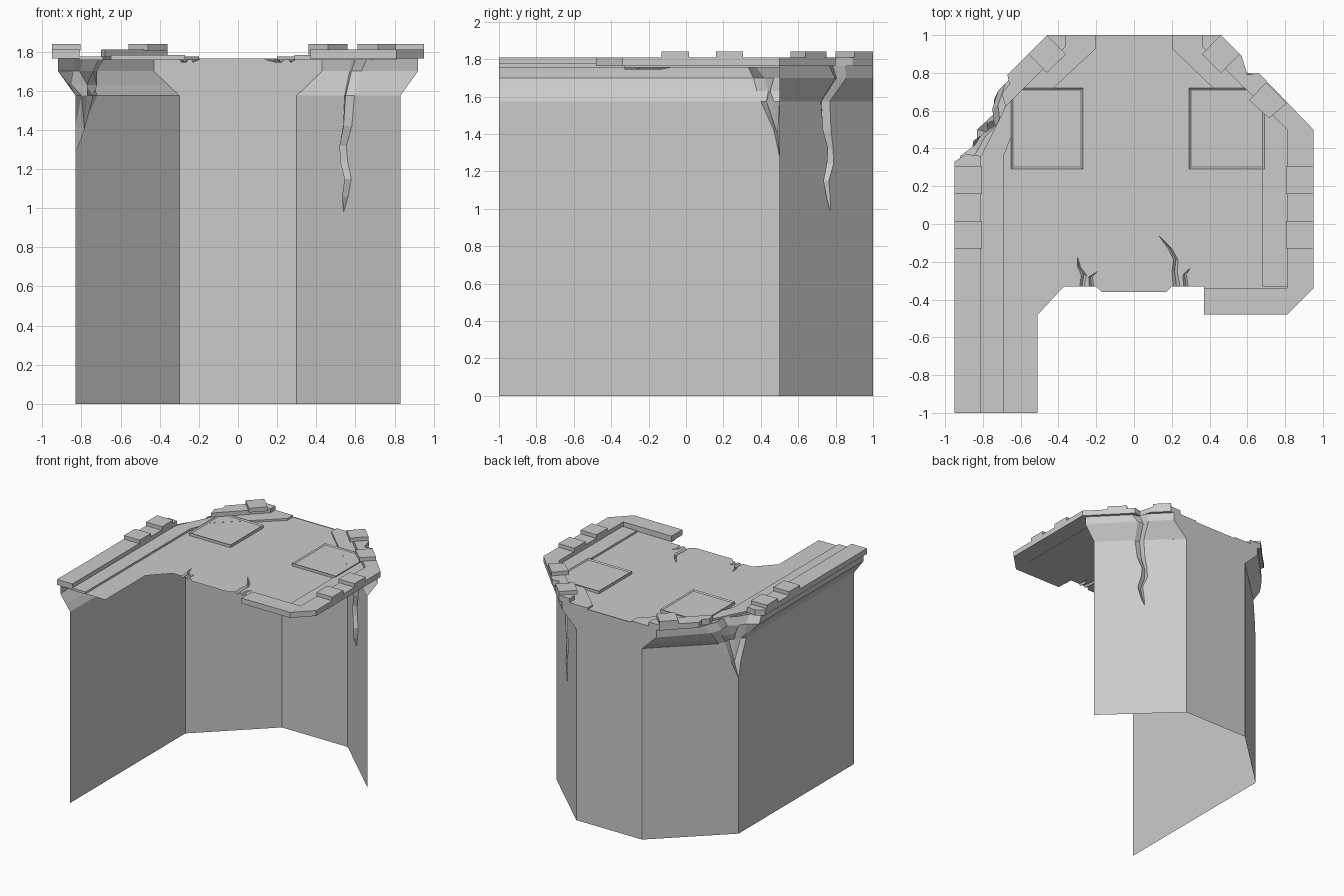
import bpy, bmesh
from mathutils import Vector

if "Cube" in bpy.data.objects:
    bpy.data.objects.remove(bpy.data.objects["Cube"])

stone = bpy.data.materials.new("grey_stone")
stone.use_nodes = True
grey = (0.6, 0.6, 0.6, 1)
stone.diffuse_color = grey
stone.node_tree.nodes["Principled BSDF"].inputs["Base Color"].default_value = grey

FLOOR, SLAB, CREST = 1.76, 1.81, 1.84


def finish(name, bm, fix=True):
    if fix:
        bmesh.ops.recalc_face_normals(bm, faces=bm.faces)
    mesh = bpy.data.meshes.new(name)
    bm.to_mesh(mesh)
    bm.free()
    mesh.materials.append(stone)
    obj = bpy.data.objects.new(name, mesh)
    bpy.context.collection.objects.link(obj)
    return obj


def prism(name, outline, z0, z1, inset=0):
    """Extrude a plan outline; optionally sink the middle of its top."""
    bm = bmesh.new()
    base = bm.faces.new([bm.verts.new((x, y, z0)) for x, y in outline])
    out = bmesh.ops.extrude_face_region(bm, geom=[base], use_keep_orig=True)
    top = [g for g in out["geom"] if isinstance(g, bmesh.types.BMVert)]
    bmesh.ops.translate(bm, verts=top, vec=(0, 0, z1 - z0))
    if inset:
        cap = [g for g in out["geom"] if isinstance(g, bmesh.types.BMFace)]
        bmesh.ops.inset_region(bm, faces=cap, thickness=inset)
        bmesh.ops.translate(bm, verts=cap[0].verts, vec=(0, 0, -0.008))
    return finish(name, bm)


def box(name, x0, x1, y0, y1, z0, z1, inset=0):
    return prism(name, [(x0, y0), (x1, y0), (x1, y1), (x0, y1)], z0, z1, inset)


def sheet(name, polygons):
    bm = bmesh.new()
    for poly in polygons:
        bm.faces.new([bm.verts.new(p) for p in poly])
    bmesh.ops.remove_doubles(bm, verts=bm.verts, dist=0.0005)
    return finish(name, bm)


def cracked_panel(name, corners, cracks, place, depth):
    """Flat panel whose last edge is split by V-shaped cracks (u, v, half width)."""
    bm = bmesh.new()
    rim = [bm.verts.new(place(u, v, 0)) for u, v in corners]
    grooves = []
    for path in cracks:
        left = [bm.verts.new(place(u - w, v, 0)) for u, v, w in path[:-1]]
        right = [bm.verts.new(place(u + w, v, 0)) for u, v, w in path[:-1]]
        tip = bm.verts.new(place(path[-1][0], path[-1][1], 0))
        deep = [bm.verts.new(place(u, v, depth)) for u, v, w in path[:-1]] + [tip]
        rim += left + [tip] + right[::-1]
        grooves += [(left + [tip], deep), (right + [tip], deep)]
    bm.faces.new(rim)
    for side, deep in grooves:
        for i in range(len(side) - 1):
            quad = [side[i], side[i + 1], deep[i + 1], deep[i]]
            bm.faces.new(list(dict.fromkeys(quad)))
    return finish(name, bm)


def bridge(name, rings):
    """Join rings of equal point count, each given as (z, plan points)."""
    polys = []
    for (za, a), (zb, b) in zip(rings, rings[1:]):
        for i in range(len(a) - 1):
            polys.append([(*a[i], za), (*a[i + 1], za), (*b[i + 1], zb), (*b[i], zb)])
    return sheet(name, polys)


# Walls: the long left one and the corner one meet at a broken edge
Z1, Z2, Z3 = 1.575, 1.70, 1.765
tip = (-.83, .5, 1.28)
notch = [(-.83, .47, 1.42), (-.785, .49, 1.4), (-.79, .538, 1.42)]
break_low = [(-.83, .40), (-.80, .43), (-.77, .47), (-.74, .50), (-.74, .55), (-.72, .604)]
break_rough = [(-.86, .38), (-.85, .44), (-.77, .45), (-.78, .53), (-.72, .56), (-.74, .66)]
break_mid = [(-.92, .36), (-.84, .42), (-.81, .47), (-.74, .52), (-.75, .61), (-.72, .704)]
break_top = [(-.92, .33), (-.84, .37), (-.79, .46), (-.71, .54), (-.72, .63), (-.68, .745)]

sheet("long_wall", [[(-.83, -1, 0), (-.83, .5, 0), tip, notch[0],
                     (*break_low[0], Z1), (-.83, -1, Z1)]])
sheet("broken_corner_wall", [[(-.83, .5, 0), (-.3, 1, 0), (-.3, 1, Z1),
                              (*break_low[5], Z1), notch[2], tip]])
sheet("back_wall", [[(-.3, 1, 0), (.3, 1, 0), (.3, 1, Z1), (.43, 1, Z2), (.43, 1, Z3),
                     (-.43, 1, Z3), (-.43, 1, Z2), (-.3, 1, Z1)]])
r = [(x, y, Z1) for x, y in break_low]
l0, l1, l2 = notch
sheet("broken_edge", [(r[0], l0, r[1]), (r[1], l0, l1), (r[1], l1, r[2]), (r[2], l1, r[3]),
                      (r[3], l1, r[4]), (r[4], l1, l2), (r[4], l2, r[5]),
                      (l0, tip, l1), (l1, tip, l2)])


def on_corner(x, z, d):
    return Vector((x - .69 * d, .5 + (.83 - x) * .943 - .73 * d, z))


wall_crack = [(.57, Z1, .025), (.56, 1.42, .022), (.54, 1.32, .014), (.542, 1.24, .018),
              (.565, 1.15, .014), (.553, 1.06, .01), (.54, .98, 0)]
cracked_panel("cracked_corner_wall", [(.83, Z1), (.83, 0), (.3, 0), (.3, Z1)],
              [wall_crack], on_corner, .03)

# Flared cornices under the floor
left_rings = []
for z, x, end, mid in ((Z1, -.83, -.3, break_low), (1.63, -.87, -.357, break_rough),
                       (Z2, -.92, -.43, break_mid), (Z3, -.92, -.43, break_top)):
    left_rings.append((z, [(x, -1)] + mid + [(end, 1)]))
bridge("left_cornice", left_rings)

right_rings = []
for z, x0, x1, c, w in ((Z1, .83, .3, .57, .025), (Z2, .92, .43, .60, .03),
                        (Z3, .92, .43, .62, .04)):
    slope = .5 / (x0 - x1)
    ring = [(x0, .5)] + [(x, .5 + (x0 - x) * slope) for x in (c + w, c, c - w)] + [(x1, 1)]
    ring[2] = (ring[2][0] - .02, ring[2][1] - .022)
    right_rings.append((z, ring))
bridge("right_cornice", right_rings)

# Floor with cracks running in from the front edge
floor_outline = [(.2, -.33), (.37, -.33), (.37, -.4), (.81, -.4), (.9, -.34), (.92, .5),
                 (.63, .79), (.60, .77), (.57, .85), (.43, 1), (-.43, 1)]
floor_outline += break_top[::-1] + [(-.92, -1), (-.51, -1), (-.51, -.48), (-.37, -.33)]
floor_cracks = [
    [(-.275, -.33, .012), (-.265, -.27, .014), (-.29, -.23, .008), (-.30, -.17, 0)],
    [(-.225, -.33, .012), (-.23, -.28, .01), (-.19, -.25, 0)],
]
lip = [(-.2, -.33), (-.17, -.36), (.17, -.36), (.2, -.33)]
front_cracks = [
    [(.225, -.33, .018), (.215, -.25, .014), (.222, -.19, .012), (.19, -.13, .01), (.13, -.06, 0)],
    [(.275, -.33, .012), (.268, -.27, .01), (.30, -.23, 0)],
]


def on_floor(x, y, d):
    return Vector((x, y, FLOOR - d))


cracked_panel("floor_right", [(.37, -.33)] + floor_outline[2:10] + [(0, 1), (0, -.36), (.17, -.36), (.2, -.33)],
              front_cracks, on_floor, .015)
cracked_panel("floor_left", lip[:2] + [(0, -.36), (0, 1)] + floor_outline[10:],
              floor_cracks, on_floor, .015)

# Low step inside the parapet
prism("right_step", [(.36, 1), (.2, 1), (.2, .93), (.68, .47), (.68, -.33), (.81, -.33),
                     (.81, .5), (.36, .94)], FLOOR - .003, 1.776)
prism("left_step", [(-.36, 1), (-.2, 1), (-.2, .93), (-.62, .54), (-.69, .36), (-.69, -1),
                    (-.81, -1), (-.81, .36), (-.70, .58), (-.68, .63), (-.36, .94)],
      FLOOR - .003, 1.776)

# Parapet slabs
prism("right_parapet", [(.46, 1), (.57, .89), (.60, .79), (.66, .80), (.95, .5), (.95, -.34),
                        (.81, -.48), (.37, -.48), (.37, -.34), (.81, -.34), (.81, .5),
                        (.36, .94), (.36, 1)], Z3, SLAB)
prism("left_parapet", [(-.95, -1), (-.81, -1), (-.81, .36), (-.89, .37), (-.95, .33)], Z3, SLAB)
prism("back_left_parapet", [(-.46, 1), (-.67, .79), (-.66, .74), (-.70, .69), (-.68, .62),
                            (-.36, .94), (-.36, 1)], Z3, SLAB)

# Crest blocks
for side, sign in (("left", -1), ("right", 1)):
    for n, y in enumerate((-.13, .16)):
        box(f"{side}_crest_block_{n}", sign * .805, sign * .95, y, y + .145, SLAB - .005, CREST)
    prism(f"{side}_corner_block", [(sign * x, y) for x, y in
          ((.46, 1), (.56, .9), (.46, .8), (.36, .9))], SLAB - .005, CREST)
prism("right_corner_block_2", [(.70, .75), (.81, .64), (.715, .56), (.61, .655)],
      SLAB - .005, CREST)

# Floor pads with a raised rim
box("right_pad", .29, .69, .29, .72, FLOOR - .003, 1.783, .015)
box("left_pad", -.65, -.27, .29, .72, FLOOR - .003, 1.783, .015)
